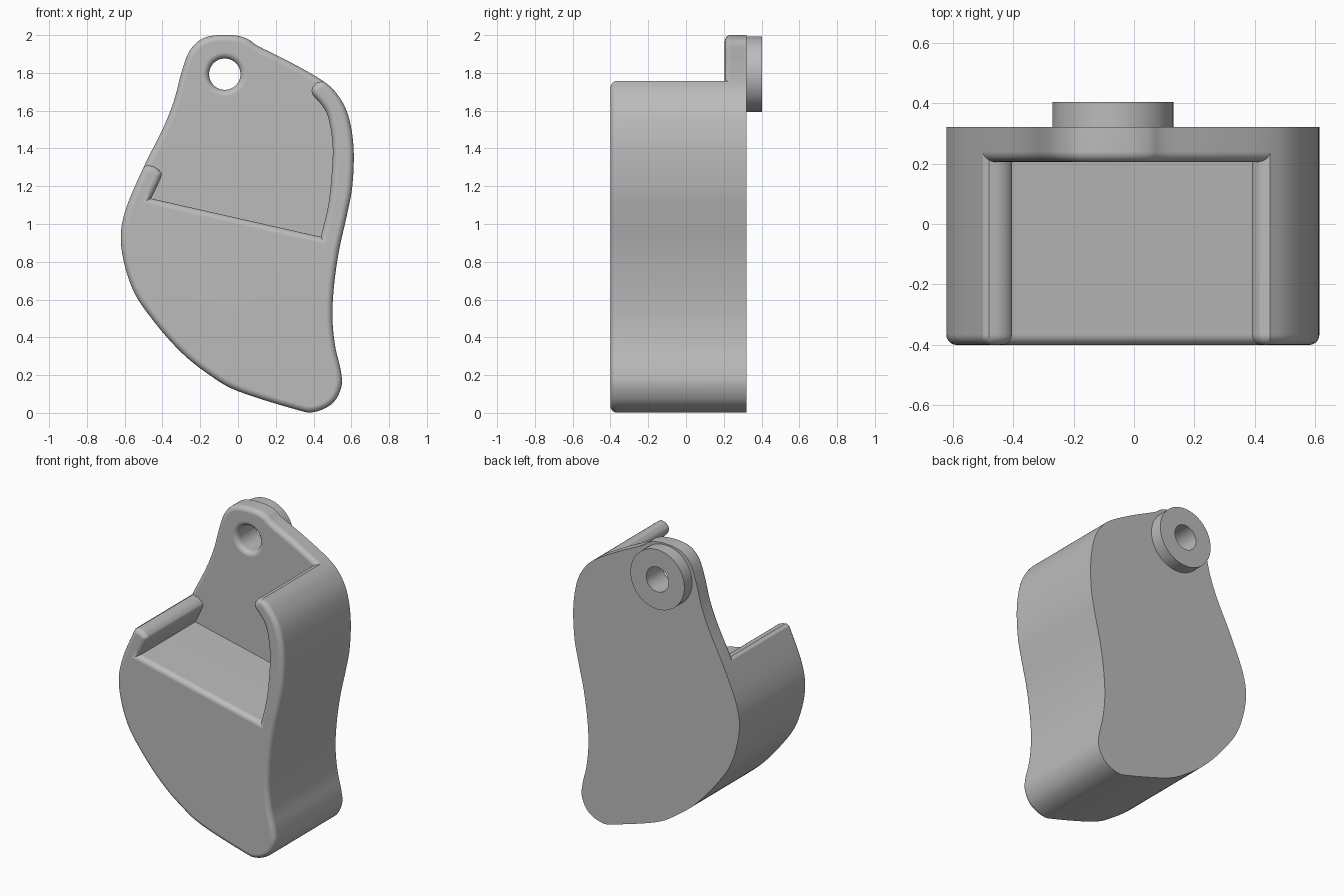
import bpy
import bmesh
from math import radians, sin, cos
from mathutils import Vector, Matrix

default_cube = bpy.data.objects.get("Cube")
if default_cube:
    bpy.data.objects.remove(default_cube, do_unlink=True)

FRONT, PLATE_FRONT, PLATE_BACK, BOSS_BACK = -0.4, 0.205, 0.32, 0.403
FILLET = 0.034
HOLE = Vector((-0.07, 0, 1.793))
HOLE_RADIUS, BOSS_RADIUS = 0.083, 0.2

grey = bpy.data.materials.new("plain_grey")
grey.use_nodes = True
grey.diffuse_color = (0.5, 0.5, 0.5, 1)
grey.node_tree.nodes["Principled BSDF"].inputs["Base Color"].default_value = grey.diffuse_color


def smooth_path(points, closed=False, steps=6):
    """Catmull-Rom curve through the points."""
    pts = [Vector(p) for p in points]
    n = len(pts)
    pick = (lambda i: pts[i % n]) if closed else (lambda i: pts[max(0, min(i, n - 1))])
    path = []
    for i in range(n if closed else n - 1):
        a, b, c, d = (pick(i + k) for k in (-1, 0, 1, 2))
        for s in range(steps):
            t = s / steps
            path.append(0.5 * (2 * b + (c - a) * t + (2 * a - 5 * b + 4 * c - d) * t * t
                               + (3 * b - a - 3 * c + d) * t ** 3))
    if not closed:
        path.append(pts[-1])
    return path


def make_object(name, bm):
    bmesh.ops.recalc_face_normals(bm, faces=bm.faces)
    mesh = bpy.data.meshes.new(name)
    bm.to_mesh(mesh)
    bm.free()
    mesh.materials.append(grey)
    obj = bpy.data.objects.new(name, mesh)
    bpy.context.collection.objects.link(obj)
    return obj


def slab(name, path, y_front, y_back):
    """Extrude an outline along y and round its front rim."""
    bm = bmesh.new()
    front = bm.faces.new([bm.verts.new((p.x, y_front, p.y)) for p in path])
    grown = bmesh.ops.extrude_face_region(bm, geom=[front], use_keep_orig=True)
    moved = [v for v in grown["geom"] if isinstance(v, bmesh.types.BMVert)]
    bmesh.ops.translate(bm, verts=moved, vec=(0, y_back - y_front, 0))
    bmesh.ops.bevel(bm, geom=list(front.edges), offset=FILLET, offset_type="OFFSET",
                    segments=5, profile=0.5, affect="EDGES", clamp_overlap=False)
    return make_object(name, bm)


def lathe(name, profile, steps=64):
    """Revolve a closed (radius, y) profile about the hole axis."""
    bm = bmesh.new()
    verts = [bm.verts.new((HOLE.x + r, y, HOLE.z)) for r, y in profile]
    edges = [bm.edges.new((v, verts[i - 1])) for i, v in enumerate(verts)]
    bmesh.ops.spin(bm, geom=verts + edges, cent=HOLE, axis=(0, 1, 0),
                   angle=radians(360), steps=steps, use_merge=True)
    bmesh.ops.remove_doubles(bm, verts=bm.verts, dist=0.0001)
    return make_object(name, bm)


def finish(obj):
    bpy.ops.object.select_all(action="DESELECT")
    obj.select_set(True)
    bpy.context.view_layer.objects.active = obj
    for mod in list(obj.modifiers):
        bpy.ops.object.modifier_apply(modifier=mod.name)
    bpy.ops.object.shade_smooth_by_angle(angle=radians(30))
    obj.modifiers.new("even_shading", "WEIGHTED_NORMAL").keep_sharp = True


# Outer silhouette: starts at the tall wall's tip, runs down and round
wall_side = [(0.45, 1.757), (0.53, 1.68), (0.585, 1.57), (0.612, 1.4), (0.605, 1.2),
             (0.575, 1.04), (0.535, 0.86), (0.508, 0.67), (0.5, 0.5), (0.515, 0.35),
             (0.543, 0.23), (0.548, 0.14), (0.5, 0.05), (0.4, 0.004), (0.3, 0.02),
             (0, 0.115), (-0.15, 0.2), (-0.3, 0.32), (-0.45, 0.49), (-0.56, 0.66),
             (-0.618, 0.88), (-0.6, 1.06), (-0.5, 1.3)]
crown = [(-0.4, 1.5), (-0.34, 1.65), (-0.3, 1.8), (-0.26, 1.91), (-0.2, 1.975),
         (-0.12, 1.999), (-0.02, 1.999), (0.05, 1.98), (0.11, 1.94), (0.28, 1.855)]
STEPS = 6
outline = smooth_path(wall_side + crown, closed=True, steps=STEPS)

# Solid lower body with a short wall and a tall curved wall
short_tip = smooth_path([(-0.48, 1.312), (-0.44, 1.302), (-0.41, 1.277), (-0.408, 1.245),
                         (-0.46, 1.135)], steps=3)
tall_inside = smooth_path([(0.438, 0.932), (0.478, 1.1), (0.498, 1.29), (0.5, 1.43),
                           (0.476, 1.57), (0.435, 1.64), (0.395, 1.685),
                           (0.393, 1.72), (0.417, 1.748)], steps=4)
body_path = outline[:(len(wall_side) - 1) * STEPS + 1] + short_tip + tall_inside
body = slab("body", body_path, FRONT, PLATE_BACK - 0.01)

# Back plate with a flared hole
plate = slab("back_plate", outline, PLATE_FRONT, PLATE_BACK)
flare = [(HOLE_RADIUS + FILLET * (1 - cos(a)), PLATE_FRONT + FILLET * (1 - sin(a)))
         for a in (radians(15 * k) for k in range(7))]
rim = flare[-1][0]
cutter = lathe("hole_cutter", [(0, PLATE_BACK + 0.1), (HOLE_RADIUS, PLATE_BACK + 0.1)]
               + flare + [(rim, PLATE_FRONT - 0.1), (0, PLATE_FRONT - 0.1)])
cutter.hide_render = True
cut = plate.modifiers.new("hole", "BOOLEAN")
cut.object = cutter
cut.solver = "EXACT"

# Round boss behind the hole
boss = lathe("rear_boss", [(HOLE_RADIUS, PLATE_BACK), (BOSS_RADIUS, PLATE_BACK),
                           (BOSS_RADIUS, BOSS_BACK), (HOLE_RADIUS, BOSS_BACK)])

for part in (body, plate, boss):
    finish(part)
bpy.data.objects.remove(cutter, do_unlink=True)
